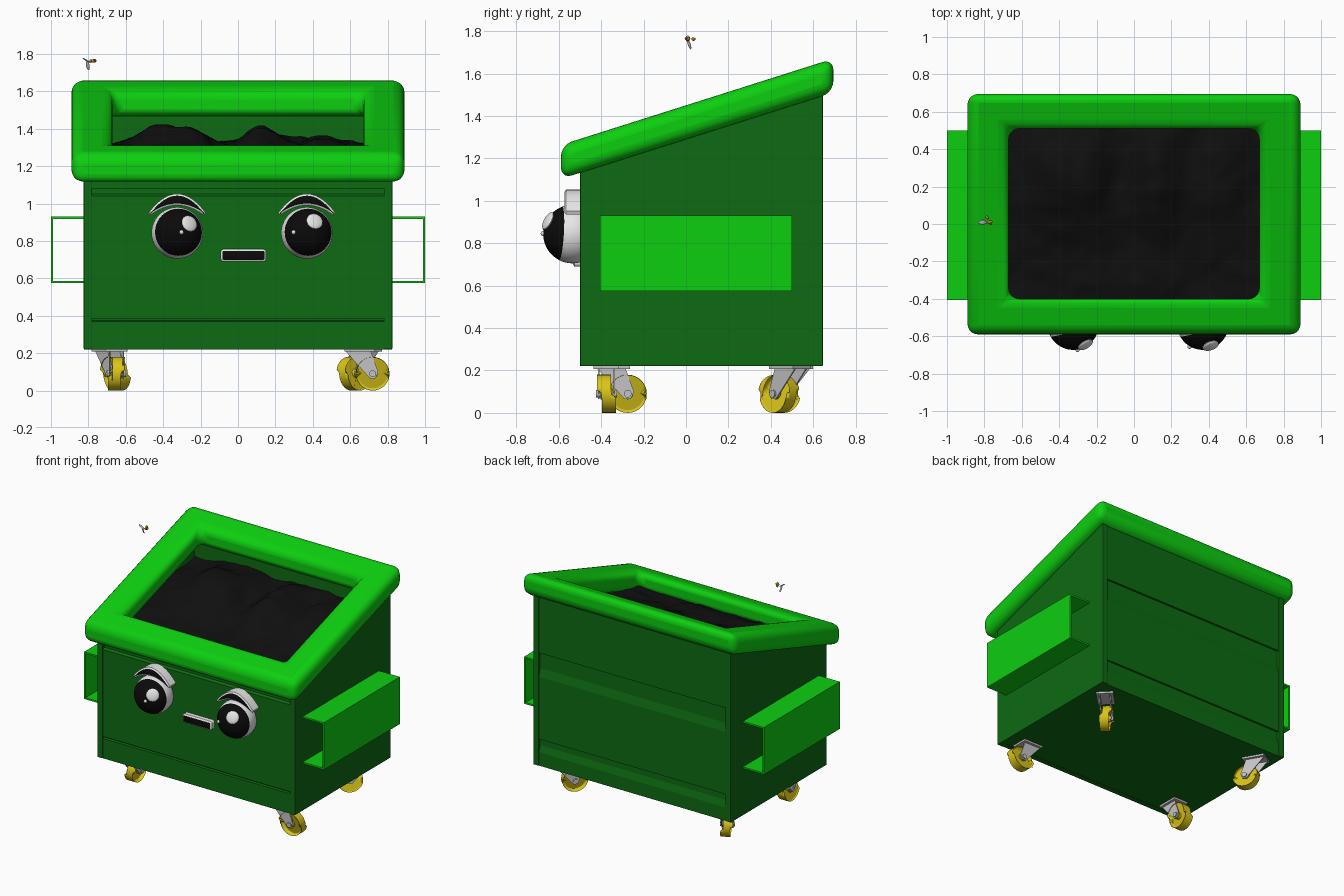
import bpy, bmesh, math
from mathutils import Vector, Matrix, noise

if "Cube" in bpy.data.objects:
    bpy.data.objects.remove(bpy.data.objects["Cube"])


def material(name, r, g, b):
    m = bpy.data.materials.new(name)
    m.use_nodes = True
    m.diffuse_color = (r, g, b, 1)
    m.node_tree.nodes["Principled BSDF"].inputs["Base Color"].default_value = (r, g, b, 1)
    return m


BRIGHT = material("bright green", 0.004, 0.62, 0.005)
DARK = material("dark green", 0.004, 0.145, 0.006)
SOIL = material("soil black", 0.005, 0.005, 0.005)
YELLOW = material("wheel yellow", 0.7, 0.56, 0.01)
METAL = material("metal grey", 0.55, 0.55, 0.57)
WHITE = material("eye white", 0.8, 0.8, 0.8)
BLACK = material("pupil black", 0.003, 0.003, 0.003)
INSECT = material("insect ochre", 0.35, 0.24, 0.01)
RED = material("insect red", 0.5, 0.02, 0.02)

SLOPE = 0.317


def finish(name, bm, *mats, bevel=0, segments=3, smooth=False):
    bmesh.ops.recalc_face_normals(bm, faces=bm.faces)
    mesh = bpy.data.meshes.new(name)
    bm.to_mesh(mesh)
    bm.free()
    ob = bpy.data.objects.new(name, mesh)
    bpy.context.collection.objects.link(ob)
    for m in mats:
        mesh.materials.append(m)
    if bevel:
        mod = ob.modifiers.new("Bevel", "BEVEL")
        mod.width, mod.segments, mod.limit_method = bevel, segments, "ANGLE"
    if smooth:
        bpy.ops.object.select_all(action="DESELECT")
        ob.select_set(True)
        bpy.context.view_layer.objects.active = ob
        bpy.ops.object.shade_smooth_by_angle(angle=math.radians(40))
    return ob


def prism(points, a, b, axis):
    """Outline extruded from a to b along x (outline in yz) or y (outline in xz)."""
    bm = bmesh.new()
    place = (lambda u, v, w: (w, u, v)) if axis == "x" else (lambda u, v, w: (u, w, v))
    ends = [[bm.verts.new(place(u, v, w)) for u, v in points] for w in (a, b)]
    for ring in ends:
        bm.faces.new(ring)
    for i in range(len(points)):
        j = (i + 1) % len(points)
        bm.faces.new((ends[0][i], ends[0][j], ends[1][j], ends[1][i]))
    bmesh.ops.recalc_face_normals(bm, faces=bm.faces)
    return bm


def box(x0, x1, y0, y1, z0, z1):
    return prism([(y0, z0), (y1, z0), (y1, z1), (y0, z1)], x0, x1, "x")


def ball(center, radii, direction=(0, 0, 1), seg=16):
    bm = bmesh.new()
    bmesh.ops.create_uvsphere(bm, u_segments=seg, v_segments=seg * 3 // 4, radius=1)
    turn = Vector(direction).to_track_quat("Z", "Y").to_matrix().to_4x4()
    bm.transform(Matrix.Translation(center) @ turn @ Matrix.Diagonal((*radii, 1)))
    return bm


def wall_top(y):
    return 1.37 + SLOPE * y


# Container: side walls double as corner posts, front and back are grooved panels
for side, s in (("left", 1), ("right", -1)):
    outline = [(-0.5, 0.22), (0.645, 0.22), (0.645, wall_top(0.645)), (-0.5, wall_top(-0.5))]
    finish(side + "_wall", prism(outline, s * 0.78, s * 0.825, "x"), DARK, bevel=0.005, segments=2)


def panel(name, y, inward, grooves):
    pts = [(y, 0.22)]
    for low, high, ramp in grooves:
        deep = y + inward * 0.015
        pts += [(y, low), (deep, low + ramp), (deep, high), (y, high)]
    back = y + inward * 0.04
    pts += [(y, wall_top(y)), (back, wall_top(back)), (back, 0.22)]
    finish(name, prism(pts, -0.785, 0.785, "x"), DARK)


panel("front_wall", -0.494, 1, [(0.37, 0.385, 0.004), (1.04, 1.08, 0.012)])
panel("back_wall", 0.638, -1, [(0.32, 0.42, 0.05), (0.89, 1.07, 0.06)])
finish("floor", box(-0.79, 0.79, -0.49, 0.63, 0.222, 0.25), DARK)

# Sloping padded rim, a sheared rectangular frame
bm = bmesh.new()
rings = []
for x, y0, y1, z in ((0.89, -0.59, 0.695, 1.29), (0.89, -0.59, 0.695, 1.45),
                     (0.67, -0.40, 0.51, 1.45), (0.67, -0.40, 0.51, 1.29)):
    corners = ((-x, y0), (x, y0), (x, y1), (-x, y1))
    rings.append([bm.verts.new((u, v, z + SLOPE * v)) for u, v in corners])
for k in range(4):
    for i in range(4):
        a, b, j = rings[k], rings[(k + 1) % 4], (i + 1) % 4
        bm.faces.new((a[i], a[j], b[j], b[i]))
finish("rim", bm, BRIGHT, bevel=0.055, segments=5, smooth=True)

# Heaped filling
bm = bmesh.new()
bmesh.ops.create_grid(bm, x_segments=56, y_segments=40, size=1)
HEAPS = ((-0.42, 0.17, 0.13), (-0.22, 0.1, 0.08), (0.13, 0.13, 0.13), (0.45, 0.14, 0.07))
for v in bm.verts:
    x, y = v.co.x * 0.78, v.co.y * 0.54 + 0.07
    heap = sum(h * math.exp(-((x - c) / w) ** 2) for c, w, h in HEAPS)
    heap *= math.exp(-((y - 0.25) / 0.3) ** 2)
    rough = 0.025 * noise.noise((x * 5, y * 5, 3)) + 0.012 * noise.noise((x * 14, y * 14, 7))
    v.co = (x, y, 1.25 + 0.13 * y + heap + rough)
finish("filling", bm, SOIL, smooth=True)

# Fork pockets: open rectangular sleeves on both sides
for side, s in (("left", 1), ("right", -1)):
    bm = bmesh.new()
    for x0, x1, z0, z1 in ((0.82, 1, 0.575, 0.587), (0.82, 1, 0.918, 0.93), (0.988, 1, 0.587, 0.918)):
        part = box(s * x0, s * x1, -0.405, 0.5, z0, z1)
        temp = bpy.data.meshes.new("part")
        part.to_mesh(temp)
        part.free()
        bm.from_mesh(temp)
        bpy.data.meshes.remove(temp)
    finish(side + "_fork_pocket", bm, BRIGHT)


def face_plate(name, outline, depth):
    """White block with a dark inset front."""
    bm = prism(outline, -0.49, -0.49 - depth, "y")
    front = [f for f in bm.faces if f.normal.y < -0.9]
    bmesh.ops.inset_individual(bm, faces=front, thickness=0.01, depth=0.008)
    for f in front:
        f.material_index = 1
    finish(name, bm, WHITE, BLACK, smooth=True)


# Eyes with pupils and highlights, and arched brows
EYE_R = 0.138
EYES = (("right", -0.325, (0.065, 0.05), (0.023, 0.003)), ("left", 0.368, (0.042, 0.062), (-0.07, 0.003)))
for side, ex, big, small in EYES:
    center = Vector((ex, -0.535, 0.843))
    gaze = Vector((0.12, -1, 0.06)).normalized()
    bm = ball(center, (EYE_R,) * 3, gaze, seg=40)
    for f in bm.faces:
        f.material_index = int((f.calc_center_median() - center).normalized().dot(gaze) > 0.43)
    finish(side + "_eye", bm, WHITE, BLACK, smooth=True)
    for label, (dx, dz), r in (("large", big, 0.046), ("small", small, 0.012)):
        n = Vector((dx, -math.sqrt(EYE_R ** 2 - dx * dx - dz * dz), dz))
        finish(f"{side}_eye_{label}_highlight", ball(center + n, (r, r, 0.014), n), WHITE, smooth=True)
    steps = [i / 8 for i in range(-8, 9)]
    arch = [(ex + 0.152 * t, 1.052 - 0.1 * t * t) for t in steps]
    arch += [(ex + 0.145 * t, 0.99 - 0.055 * t * t) for t in reversed(steps)]
    face_plate(side + "_brow", arch, 0.075)

# Mouth with rounded ends
mouth = []
for cx, cz, start in ((0.135, 0.74, 0), (-0.077, 0.74, 90), (-0.077, 0.705, 180), (0.135, 0.705, 270)):
    for step in range(4):
        a = math.radians(start + step * 30)
        mouth.append((cx + 0.016 * math.cos(a), cz + 0.016 * math.sin(a)))
face_plate("mouth", mouth, 0.035)


# Swivel casters
def caster(name, x, y, heading):
    place = Matrix.Translation((x, y, 0)) @ Matrix.Rotation(math.radians(heading), 4, "Z")

    def add(part, bm, mat, **kw):
        bm.transform(place)
        finish(name + part, bm, mat, **kw)

    def roller(r, width):
        bm = bmesh.new()
        bmesh.ops.create_cone(bm, cap_ends=True, segments=32, radius1=r, radius2=r, depth=width)
        bm.transform(Matrix.Translation((0.07, 0, 0.09)) @ Matrix.Rotation(math.pi / 2, 4, "X"))
        return bm

    wheel = roller(0.09, 0.052)
    caps = [f for f in wheel.faces if len(f.verts) > 4]
    bmesh.ops.inset_individual(wheel, faces=caps, thickness=0.022)
    bmesh.ops.inset_individual(wheel, faces=caps, thickness=0.005, depth=-0.012)
    add("_wheel", wheel, YELLOW, bevel=0.008, smooth=True)
    add("_axle", roller(0.026, 0.056), YELLOW, smooth=True)
    add("_bolt", roller(0.018, 0.1), METAL, smooth=True)
    add("_plate", box(-0.08, 0.08, -0.06, 0.06, 0.208, 0.223), METAL)
    fork = [(-0.075, 0.21), (0.06, 0.21), (0.1, 0.1), (0.085, 0.065), (0.055, 0.065)]
    for label, s in (("a", 1), ("b", -1)):
        add("_fork_" + label, prism(fork, s * 0.033, s * 0.041, "y"), METAL)


caster("front_left_caster", 0.65, -0.375, 0)
caster("front_right_caster", -0.65, -0.345, 90)
caster("back_left_caster", 0.67, 0.49, 225)
caster("back_right_caster", -0.69, 0.5, 300)

# Small insect hovering above the right side
finish("insect_body", ball((-0.77, 0.01, 1.763), (0.01, 0.01, 0.014), (1, 0.3, 0.2)), INSECT, smooth=True)
finish("insect_tail", ball((-0.785, 0.035, 1.762), (0.008, 0.008, 0.012), (1, -1, 0)), INSECT, smooth=True)
finish("insect_head", ball((-0.765, 0.0, 1.766), (0.006, 0.006, 0.006)), RED, smooth=True)
for label, pos, d in (("a", (-0.803, 0.015, 1.738), (0.2, 0.3, -1)), ("b", (-0.81, 0.008, 1.765), (-1, 0, 0.6))):
    finish("insect_wing_" + label, ball(pos, (0.011, 0.004, 0.026), d), METAL, smooth=True)
